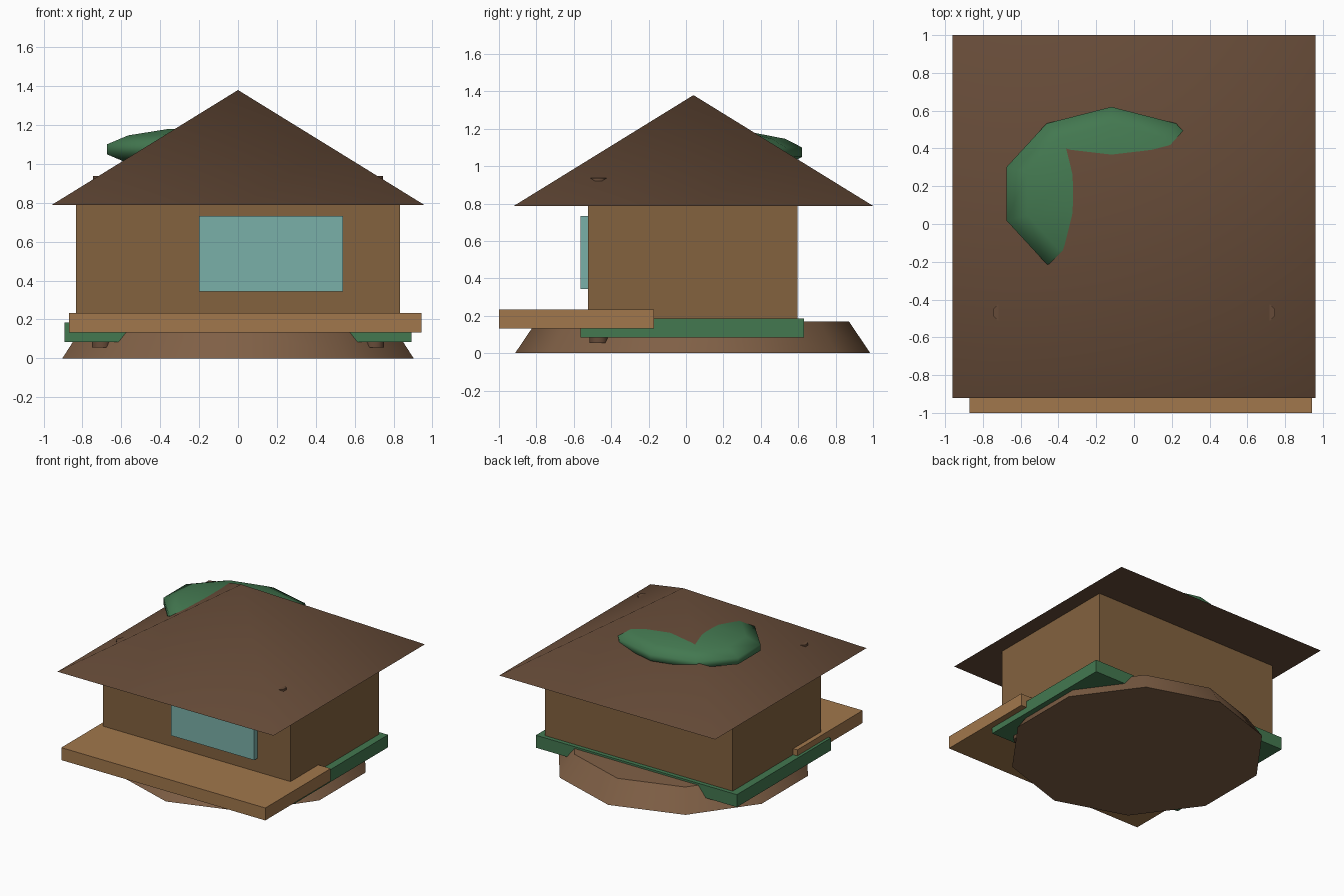
import bpy
from math import radians, pi

if "Cube" in bpy.data.objects:
    bpy.data.objects.remove(bpy.data.objects["Cube"])


def colour(name, hex_code):
    # sRGB hex to linear material colour
    rgb = [int(hex_code[i:i + 2], 16) / 255 for i in (0, 2, 4)]
    mat = bpy.data.materials.new(name)
    mat.diffuse_color = [((c + 0.055) / 1.055) ** 2.4 for c in rgb] + [1]
    mat.use_nodes = True
    mat.node_tree.nodes["Principled BSDF"].inputs["Base Color"].default_value = mat.diffuse_color
    return mat


def finish(name, mat, smooth=None):
    obj = bpy.context.object
    obj.name = name
    obj.data.materials.append(mat)
    bpy.ops.object.transform_apply(location=False, rotation=True, scale=True)
    if smooth:
        bpy.ops.object.shade_smooth_by_angle(angle=radians(smooth))
    return obj


def box(name, mat, x, y, z):
    spans = (x, y, z)
    bpy.ops.mesh.primitive_cube_add(size=1, location=[(a + b) / 2 for a, b in spans])
    bpy.context.object.scale = [b - a for a, b in spans]
    return finish(name, mat)


def cone(name, mat, sides, r1, r2, xy, z, turn=0, smooth=None):
    bpy.ops.mesh.primitive_cone_add(
        vertices=sides, radius1=r1, radius2=r2, depth=z[1] - z[0],
        location=(*xy, (z[0] + z[1]) / 2), rotation=(0, 0, turn))
    return finish(name, mat, smooth)


earth = colour("earth", "80603F".replace("3F", "46"))
roof_brown = colour("roof_brown", "664B38")
wall_wood = colour("wall_wood", "83623F")
deck_wood = colour("deck_wood", "A1774C")
moss_green = colour("moss_green", "437850")
glass = colour("glass", "7AB0A9")

# Ground mound and grassy plinth
cone("mound", earth, 10, 0.95, 0.835, (0, 0.036), (0, 0.17), smooth=50)
box("plinth", moss_green, (-0.893, 0.893), (-0.563, 0.63), (0.085, 0.185))

# Hut walls, front window and porch deck
box("walls", wall_wood, (-0.833, 0.833), (-0.523, 0.597), (0.18, 0.80))
box("window", glass, (-0.2, 0.54), (-0.565, -0.515), (0.343, 0.733))
box("deck", deck_wood, (-0.87, 0.943), (-1.0, -0.17), (0.133, 0.233))

# Corner posts, just poking through the mound and the roof
for side, label in ((-1, "left"), (1, "right")):
    cone(label + "_post", roof_brown, 8, 0.052, 0.046,
         (side * 0.703, -0.468), (0.055, 0.937), turn=pi / 8, smooth=50)

# Pyramid roof
cone("roof", roof_brown, 4, 0.96 * 2 ** 0.5, 0, (0, 0.04), (0.788, 1.38),
     turn=pi / 4, smooth=50)

# Flattened moss patch that the roof ridge cuts through
bpy.ops.mesh.primitive_uv_sphere_add(segments=10, ring_count=7, radius=1,
                                     location=(-0.12, 0.16, 1.075))
bpy.context.object.scale = (0.598, 0.472, 0.115)
finish("roof_moss", moss_green, smooth=180)
